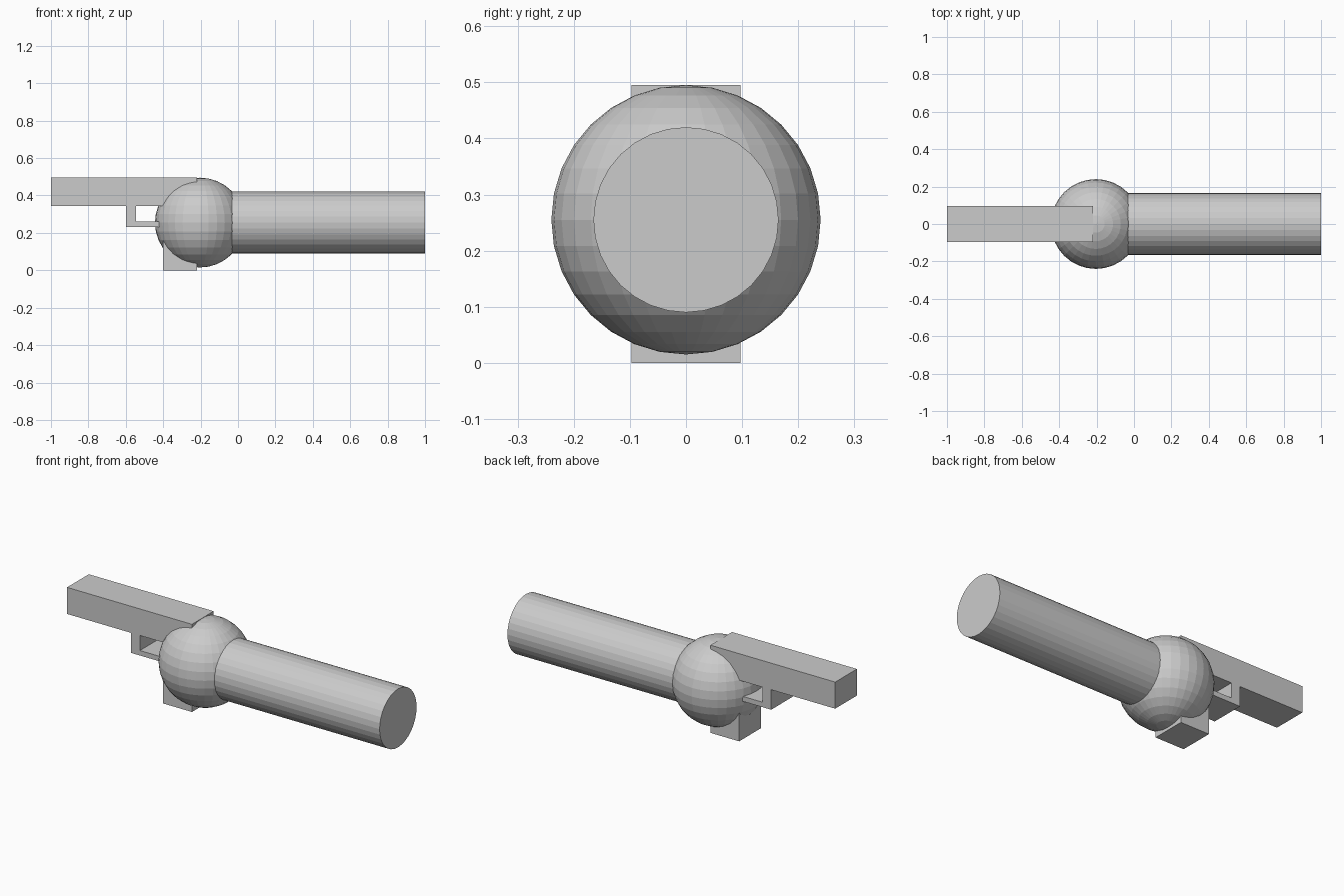
import bpy
import math

if "Cube" in bpy.data.objects:
    bpy.data.objects.remove(bpy.data.objects["Cube"])

AXIS_Z = 0.255   # shared height of ball and tube
BALL_X = -0.204


def box(name, x0, x1, z0, z1, half_width=0.097):
    """Axis-aligned block centred on y = 0."""
    bpy.ops.mesh.primitive_cube_add(size=1, location=((x0 + x1) / 2, 0, (z0 + z1) / 2))
    ob = bpy.context.object
    ob.name = name
    ob.scale = (x1 - x0, 2 * half_width, z1 - z0)
    bpy.ops.object.transform_apply(location=False, rotation=False, scale=True)
    return ob


# Blocky front: top bar, grip and trigger guard
box("top_bar", -1.0, -0.22, 0.345, 0.495)
box("grip", -0.40, -0.22, 0.0, 0.345)
box("guard_post", -0.60, -0.545, 0.232, 0.345)
box("guard_rail", -0.545, -0.40, 0.232, 0.26)

# Faceted ball joint
bpy.ops.mesh.primitive_uv_sphere_add(segments=32, ring_count=16, radius=0.24,
                                     location=(BALL_X, 0, AXIS_Z))
bpy.context.object.name = "ball"

# Long tube running out of the ball along +x
bpy.ops.mesh.primitive_cylinder_add(vertices=32, radius=0.165, depth=1.0 - BALL_X,
                                    location=((1.0 + BALL_X) / 2, 0, AXIS_Z),
                                    rotation=(0, math.pi / 2, 0))
bpy.context.object.name = "tube"
